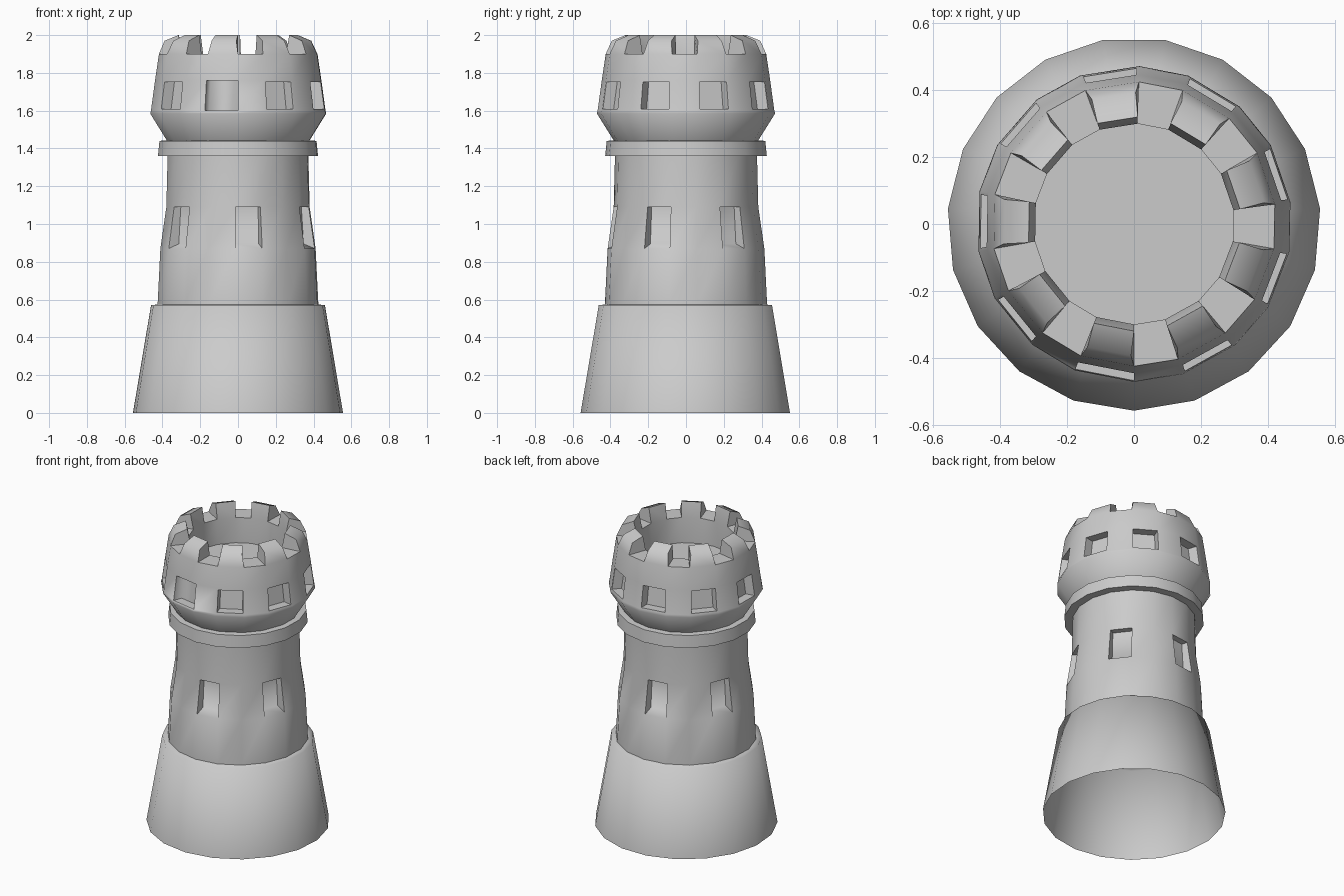
import bpy, bmesh, math
from mathutils import Vector

if "Cube" in bpy.data.objects:
    bpy.data.objects.remove(bpy.data.objects["Cube"])


def angles_even(n, start):
    return [math.radians(start + 360 * k / n) for k in range(n)]


def lathe(profile, angles, cap_end=False):
    """Skin a (radius, z) profile around the given angles; returns bmesh and faces[row][side]."""
    bm = bmesh.new()
    n = len(angles)
    rings = [[bm.verts.new((r * math.cos(a), r * math.sin(a), z)) for a in angles]
             for r, z in profile]
    faces = [[bm.faces.new((lo[k], lo[(k + 1) % n], hi[(k + 1) % n], hi[k])) for k in range(n)]
             for lo, hi in zip(rings, rings[1:])]
    if cap_end:
        bm.faces.new(rings[-1])
    return bm, faces


def shift(v, dr, dz=0):
    """Move a vertex radially and vertically."""
    r = math.hypot(v.co.x, v.co.y)
    v.co.x *= (r + dr) / r
    v.co.y *= (r + dr) / r
    v.co.z += dz


def recess(bm, face, margin, depth):
    """Sink a window into a face."""
    if margin:
        bmesh.ops.inset_individual(bm, faces=[face], thickness=margin)
    new = bmesh.ops.extrude_discrete_faces(bm, faces=[face])["faces"][0]
    for v in new.verts:
        shift(v, -depth)
    return new


def finish(bm, name, smooth):
    bmesh.ops.recalc_face_normals(bm, faces=bm.faces)
    me = bpy.data.meshes.new(name)
    bm.to_mesh(me)
    bm.free()
    ob = bpy.data.objects.new(name, me)
    bpy.context.collection.objects.link(ob)
    bpy.ops.object.select_all(action='DESELECT')
    ob.select_set(True)
    bpy.context.view_layer.objects.active = ob
    bpy.ops.object.shade_smooth_by_angle(angle=math.radians(smooth))
    return ob


# Flared foot, hollow underneath
bm, _ = lathe([(0.558, 0), (0.462, 0.57), (0.42, 0.575)], angles_even(19, -90))
finish(bm, "base", 85)

# Shaft with six sunken windows and sloping sills
shaft_angles = angles_even(18, -92)
bm, rows = lathe([(0.43, 0.57), (0.415, 0.87), (0.383, 1.09), (0.376, 1.37)], shaft_angles)
for k in range(0, 18, 3):
    pane = recess(bm, rows[1][k], 0, 0.04)
    for v in pane.verts:
        if v.co.z < 1:
            shift(v, -0.02, 0.025)
finish(bm, "shaft", 80)

# Collar
bm, _ = lathe([(0.36, 1.36), (0.428, 1.36), (0.42, 1.44), (0.36, 1.445)], shaft_angles)
finish(bm, "collar", 40)

# Crown: merlon sides are a little wider than the gaps
crown_angles = [math.radians(-101 + 40 * m + s) for m in range(9) for s in (-11, 11)]
bm, rows = lathe([(0.375, 1.43), (0.472, 1.585), (0.468, 1.60), (0.446, 1.76), (0.425, 1.90),
                  (0.30, 1.90), (0.30, 1.73)], crown_angles, cap_end=True)
for k in range(0, 18, 2):
    recess(bm, rows[2][k], 0.013, 0.06)
    top = bmesh.ops.extrude_discrete_faces(bm, faces=[rows[4][k]])["faces"][0]
    mid = math.radians(-101 + 20 * k)
    side = Vector((-math.sin(mid), math.cos(mid), 0))
    for v in top.verts:
        if math.hypot(v.co.x, v.co.y) > 0.36:
            shift(v, -0.03, 0.07)
            v.co -= side * v.co.dot(side) * 0.12
        else:
            shift(v, 0.02, 0.10)
finish(bm, "crown", 80)
